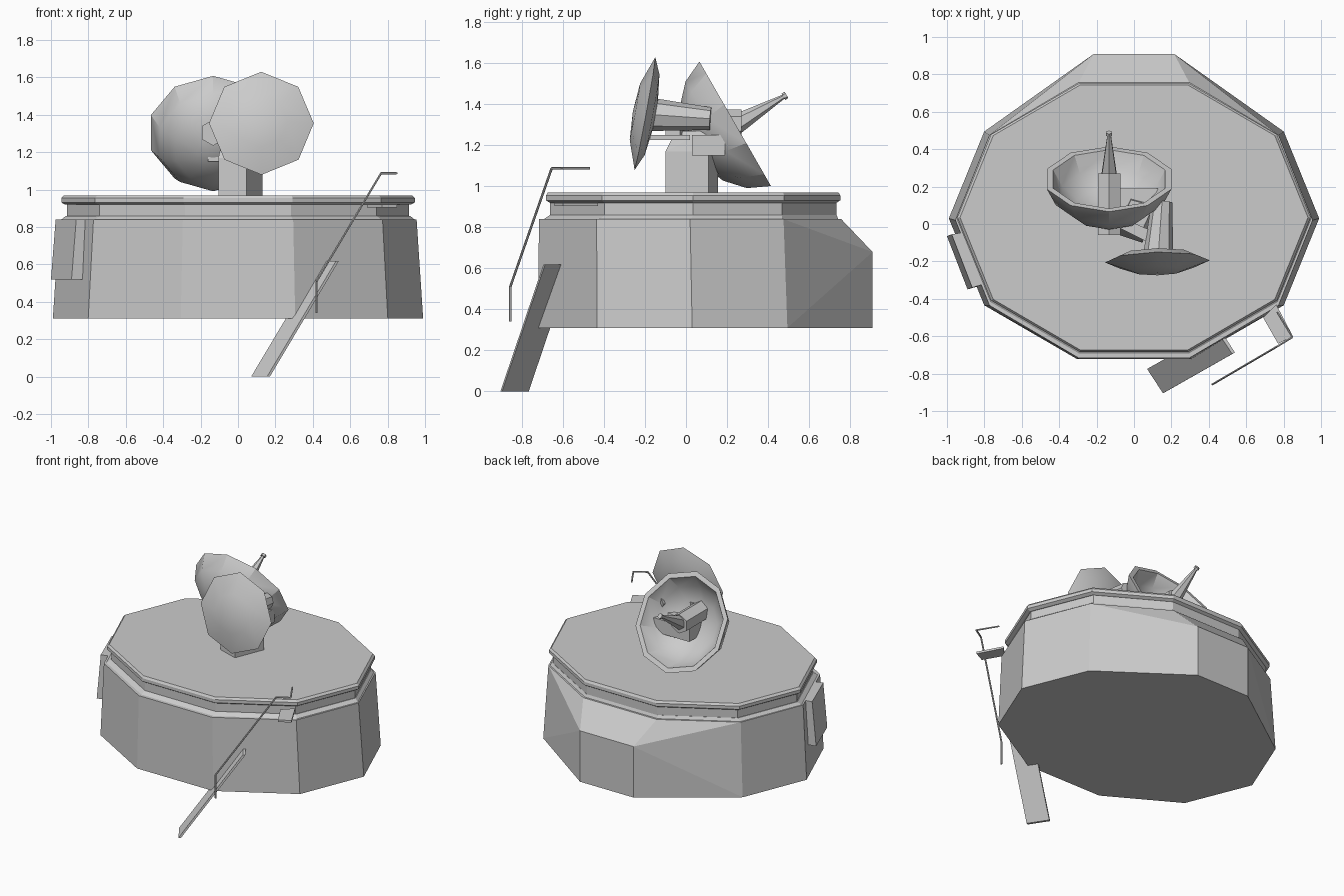
import bpy, bmesh, math
from mathutils import Vector

cube = bpy.data.objects.get("Cube")
if cube:
    bpy.data.objects.remove(cube, do_unlink=True)

grey = bpy.data.materials.new("plain grey")
grey.use_nodes = True
grey.diffuse_color = (0.6, 0.6, 0.6, 1)
grey.node_tree.nodes["Principled BSDF"].inputs["Base Color"].default_value = (0.6, 0.6, 0.6, 1)


def finish(name, bm, smooth=0):
    bmesh.ops.recalc_face_normals(bm, faces=bm.faces[:])
    mesh = bpy.data.meshes.new(name)
    bm.to_mesh(mesh)
    bm.free()
    mesh.materials.append(grey)
    obj = bpy.data.objects.new(name, mesh)
    bpy.context.collection.objects.link(obj)
    if smooth:
        bpy.ops.object.select_all(action='DESELECT')
        obj.select_set(True)
        bpy.context.view_layer.objects.active = obj
        bpy.ops.object.shade_smooth_by_angle(angle=math.radians(smooth))
    return obj


def hull(name, points):
    """Convex solid around a few points."""
    bm = bmesh.new()
    for p in points:
        bm.verts.new(p)
    out = bmesh.ops.convex_hull(bm, input=bm.verts[:])
    loose = [v for v in out["geom_interior"] if isinstance(v, bmesh.types.BMVert)]
    bmesh.ops.delete(bm, geom=loose, context='VERTS')
    bmesh.ops.dissolve_limit(bm, angle_limit=0.02, verts=bm.verts[:], edges=bm.edges[:])
    return finish(name, bm)


def box(name, low, high):
    return hull(name, [(x, y, z) for x in (low[0], high[0])
                       for y in (low[1], high[1]) for z in (low[2], high[2])])


def prism(name, corners, z0, z1, lean=(0, 0)):
    """Plan outline raised from z0 to z1, the top shifted by lean."""
    return hull(name, [(x, y, z0) for x, y in corners] +
                [(x + lean[0], y + lean[1], z1) for x, y in corners])


def lathe(name, profile, sides, origin, axis, smooth=0):
    """Turn (radius, distance) pairs about an axis; radius 0 makes a pole."""
    bm = bmesh.new()
    turn = Vector(axis).to_track_quat('Z', 'Y')
    rings = []
    for r, d in profile:
        angles = [math.pi / 2 + math.tau * i / sides for i in range(sides if r else 1)]
        rings.append([bm.verts.new(Vector(origin) + turn @ Vector((r * math.cos(a), r * math.sin(a), d)))
                      for a in angles])
    for low, high in zip(rings, rings[1:]):
        for i in range(sides):
            j = (i + 1) % sides
            quad = [low[i % len(low)], low[j % len(low)], high[j % len(high)], high[i % len(high)]]
            bm.faces.new(list(dict.fromkeys(quad)))
    for ring in (rings[0], rings[-1]):
        if len(ring) > 1:
            bm.faces.new(ring)
    return finish(name, bm, smooth)


def rod(name, start, end, r0, r1, sides=6):
    span = Vector(end) - Vector(start)
    return lathe(name, [(r0, 0), (r1, span.length)], sides, start, span)


def ring(rx, ry, z, cy=0.035):
    return [(rx * math.cos(a), cy + ry * math.sin(a), z)
            for a in (math.tau * i / 10 for i in range(10))]


# Ten-sided body with a bulging back
lower = [(x * 0.7, 0.91, z) if y > 0.7 else (x, y, z) for x, y, z in ring(0.99, 0.79, 0.31, 0.03)]
bulge = [(x, y, 0.68) for x, y, z in lower if y > 0.9]
hull("body", lower + bulge + ring(0.955, 0.775, 0.84, 0.02))

# Recessed neck and bevelled lid
hull("body_ledge", ring(0.945, 0.755, 0.84, 0.025) + ring(0.92, 0.735, 0.86))
hull("neck", ring(0.915, 0.735, 0.85) + ring(0.915, 0.735, 0.925))
hull("lid", ring(0.925, 0.735, 0.92) + ring(0.945, 0.755, 0.932) +
     ring(0.945, 0.755, 0.955) + ring(0.93, 0.745, 0.97))

# Slanted box on the side wall
prism("side_box", [(-1.0, -0.065), (-0.89, -0.35), (-0.79, -0.32), (-0.91, -0.05)],
      0.52, 0.84, (0.025, 0.01))

# Sloping ramp
prism("ramp", [(0.07, -0.775), (0.155, -0.905), (0.17, -0.897), (0.085, -0.767)],
      0, 0.62, (0.37, 0.21))

# Step plate and bent handrail
prism("step_plate", [(0.69, -0.5), (0.77, -0.64), (0.85, -0.6), (0.76, -0.43)], 0.905, 0.92)
rail = [(0.42, -0.857, 0.34), (0.42, -0.857, 0.51), (0.765, -0.655, 1.088),
        (0.847, -0.605, 1.088), (0.765, -0.47, 1.088)]
for i, (a, b) in enumerate(zip(rail, rail[1:])):
    rod(f"handrail_{i + 1}", a, b, 0.006, 0.006)

# Pedestal and dish mount
pedestal = [(0.045, -0.1), (0.13, 0.11), (-0.02, 0.155), (-0.105, -0.05)]
hull("pedestal", [(x, y, z) for x, y in pedestal for z in (0.96, 1.17)] +
     [(x * 0.8, y * 0.7 + 0.02, 1.27) for x, y in pedestal])
box("cross_bar", (-0.16, 0.03, 1.15), (0.16, 0.19, 1.25))
rod("rear_hub", (-0.133, -0.06, 1.305), (-0.133, 0.27, 1.305), 0.07, 0.07)
prism("hub_link", [(-0.08, -0.02), (0.08, -0.1), (0.08, -0.03), (-0.08, 0.04)], 1.25, 1.35)

# Large open dish facing back and up
lathe("rear_dish", [(0, -0.25), (0.09, -0.238), (0.21, -0.19), (0.3, -0.107), (0.35, 0),
                    (0.315, 0), (0.265, -0.09), (0.18, -0.16), (0, -0.21)],
      10, (-0.133, 0.24, 1.305), (0, 0.87, 0.5), 25)
rod("feed_spike", (-0.133, 0.24, 1.3), (-0.133, 0.48, 1.44), 0.05, 0.01)
rod("feed_tip", (-0.133, 0.475, 1.437), (-0.133, 0.49, 1.446), 0.018, 0.018)

# Lens-shaped closed dish facing the front, with its arm
facing = (0.02, -0.98, 0.18)
lathe("front_dish", [(0, -0.06), (0.2, -0.035), (0.28, 0), (0.14, 0.05), (0, 0.06)],
      8, (0.125, -0.2, 1.355), facing, 30)
rod("front_arm", (0.13, -0.16, 1.35), (0.15, 0.12, 1.33), 0.08, 0.055, 8)
box("arm_strut", (0.09, -0.2, 1.225), (0.13, 0.02, 1.25))
